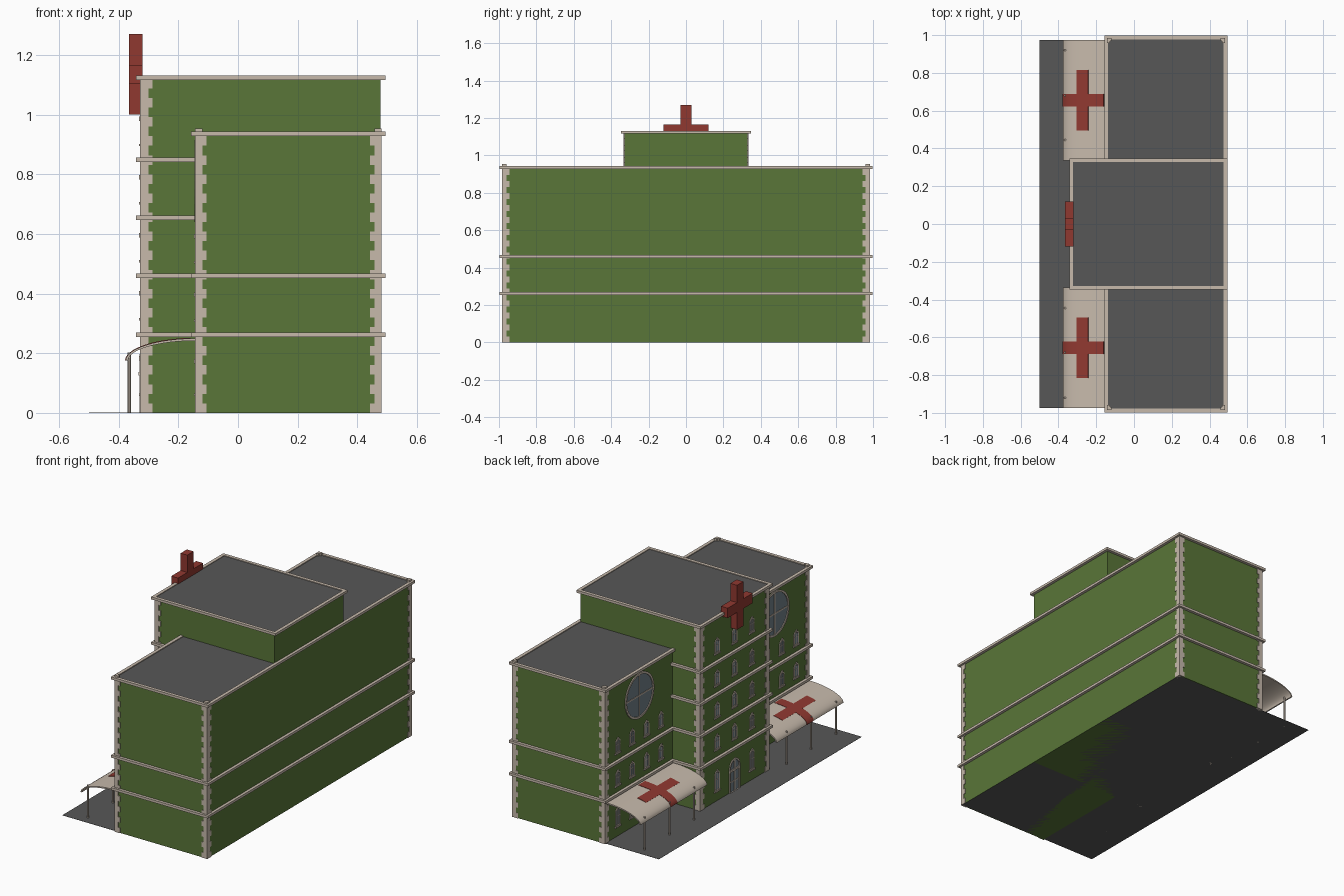
import bpy, bmesh
from math import sin, cos, pi, acos, radians

if "Cube" in bpy.data.objects:
    bpy.data.objects.remove(bpy.data.objects["Cube"])


def material(name, rgb):
    m = bpy.data.materials.new(name)
    m.diffuse_color = (*rgb, 1)
    m.use_nodes = True
    m.node_tree.nodes["Principled BSDF"].inputs["Base Color"].default_value = m.diffuse_color
    return m


GREEN = material("green_wall", (0.10, 0.18, 0.04))
BEIGE = material("beige_trim", (0.57, 0.49, 0.41))
RED = material("red", (0.28, 0.04, 0.03))
DARK = material("dark_grey", (0.095, 0.095, 0.095))
GLASS = material("glass", (0.17, 0.22, 0.25))


def finish(bm, name, mat, smooth=False):
    bmesh.ops.recalc_face_normals(bm, faces=bm.faces)
    me = bpy.data.meshes.new(name)
    bm.to_mesh(me)
    bm.free()
    ob = bpy.data.objects.new(name, me)
    bpy.context.collection.objects.link(ob)
    me.materials.append(mat)
    if smooth:
        bpy.context.view_layer.objects.active = ob
        ob.select_set(True)
        bpy.ops.object.shade_smooth_by_angle(angle=radians(35))
        ob.select_set(False)
    return ob


def prism(bm, pts, a, b, axis="z"):
    """Extrude a 2D outline from a to b along z (xy), y (xz) or x (yz)."""
    def place(p, d):
        return {"z": (p[0], p[1], d), "y": (p[0], d, p[1]), "x": (d, p[0], p[1])}[axis]
    lo = [bm.verts.new(place(p, a)) for p in pts]
    hi = [bm.verts.new(place(p, b)) for p in pts]
    bm.faces.new(lo)
    bm.faces.new(hi)
    for i in range(len(pts)):
        j = (i + 1) % len(pts)
        bm.faces.new((lo[i], lo[j], hi[j], hi[i]))


def box(bm, x0, x1, y0, y1, z0, z1):
    prism(bm, [(x0, y0), (x1, y0), (x1, y1), (x0, y1)], z0, z1)


def band(bm, inner, outer, a, b, axis="z", closed=True):
    """Solid strip between two matching outlines."""
    n = len(inner)
    def place(p, d):
        return (p[0], p[1], d) if axis == "z" else (d, p[0], p[1])
    rings = [[bm.verts.new(place(q, d)) for q in (inner[i], outer[i]) for d in (a, b)] for i in range(n)]
    for i in range(n if closed else n - 1):
        r, s = rings[i], rings[(i + 1) % n]
        for u, v in ((0, 1), (1, 3), (3, 2), (2, 0)):
            bm.faces.new((r[u], r[v], s[v], s[u]))
    if not closed:
        for r in (rings[0], rings[-1]):
            bm.faces.new((r[0], r[1], r[3], r[2]))


def offset(path, d, closed):
    """Outward mitred offset of an axis-aligned counter-clockwise path."""
    out, n = [], len(path)
    for i, p in enumerate(path):
        dx = dy = 0
        segs = []
        if closed or i > 0:
            segs.append((path[i - 1], p))
        if closed or i < n - 1:
            segs.append((p, path[(i + 1) % n]))
        for s, e in segs:
            if abs(e[0] - s[0]) > abs(e[1] - s[1]):
                dy = -d if e[0] > s[0] else d
            else:
                dx = d if e[1] > s[1] else -d
        out.append((p[0] + dx, p[1] + dy))
    return out


def ledge(name, path, z0, z1, closed=True):
    bm = bmesh.new()
    band(bm, offset(path, -0.003, closed), offset(path, 0.017, closed), z0, z1, "z", closed)
    finish(bm, name, BEIGE)


FW, FT, BK, YW, YT = -0.14, -0.325, 0.478, 0.98, 0.33   # wing front, tower front, back, half widths

# Ground slab, walls and roofs
bm = bmesh.new()
box(bm, -0.5, BK, -0.975, 0.975, 0, 0.001)
finish(bm, "ground_pad", DARK)
for name, x0, y, h in (("wings", FW, YW, 0.935), ("tower", FT, YT, 1.125)):
    bm = bmesh.new()
    box(bm, x0, BK, -y, y, 0, h)
    finish(bm, name + "_walls", GREEN)
    bm = bmesh.new()
    box(bm, x0 + .001, BK - .001, -y + .001, y - .001, h, h + 0.003)
    finish(bm, name + "_roof", DARK)

# Ledges and cornices
plan = [(FW, -YW), (BK, -YW), (BK, YW), (FW, YW), (FW, YT), (FT, YT), (FT, -YT), (FW, -YT)]
for z in (0.255, 0.452):
    ledge("floor_ledge", plan, z, z + 0.015)
for z in (0.647, 0.842):
    ledge("tower_ledge", [(FW, YT), (FT, YT), (FT, -YT), (FW, -YT)], z, z + 0.015, False)
ledge("wing_cornice", [(FW, -YT)] + [(FW, -YW), (BK, -YW), (BK, YW), (FW, YW)] + [(FW, YT)], 0.928, 0.943, False)
ledge("tower_cornice", [(FT, -YT), (BK, -YT), (BK, YT), (FT, YT)], 1.117, 1.132)


# Toothed corner stones
def quoin(name, cx, cy, sx, sy, top, wide, narrow):
    bm = bmesh.new()
    z, k, e, t = 0.0, 0, 0.004, 0.012
    while z < top - 1e-4:
        w = wide if k % 2 == 0 else narrow
        pts = [(-e, -e), (w, -e), (w, t), (t, t), (t, w), (-e, w)]
        prism(bm, [(cx + sx * p, cy + sy * q) for p, q in pts], z, min(z + 0.032, top))
        z += 0.032
        k += 1
    finish(bm, name, BEIGE)


for s in (-1, 1):
    quoin("wing_front_quoin", FW, s * YW, 1, -s, 0.953, 0.035, 0.021)
    quoin("wing_back_quoin", BK, s * YW, -1, -s, 0.953, 0.035, 0.021)
    quoin("tower_quoin", FT, s * YT, 1, -s, 1.118, 0.038, 0.025)


# Arched windows on the -x facade
def arch(y, z, w, h, n=8):
    pts = [(y - w, z), (y + w, z)]
    return pts + [(y + w * cos(pi * i / n), z + h - w + w * sin(pi * i / n)) for i in range(n + 1)]


frames, panes = bmesh.new(), bmesh.new()


def window(x, y, zc, h=0.085, w=0.023):
    z, f = zc - h / 2, 0.007
    band(frames, arch(y, z + f, w - f, h - 2 * f), arch(y, z, w, h), x - 0.004, x + 0.004, "x")
    prism(panes, arch(y, z + f, w - f, h - 2 * f), x - 0.0015, x + 0.004, "x")
    box(frames, x - 0.007, x + 0.002, y - w - 0.005, y + w + 0.005, z - 0.008, z)
    box(frames, x - 0.007, x + 0.002, y - 0.006, y + 0.006, z + h - 0.009, z + h + 0.006)
    box(frames, x - 0.003, x + 0.002, y - 0.0015, y + 0.0015, z, z + h)
    box(frames, x - 0.003, x + 0.002, y - w + f, y + w - f, z + h * 0.55, z + h * 0.55 + 0.003)


for s in (-1, 1):
    for d in (-0.207, -0.069, 0.069, 0.207):
        for zc in (0.355, 0.552):
            window(FW, s * 0.65 + d, zc)
        window(FW, s * 0.65 + d, 0.12, 0.11)
for y in (-0.167, 0, 0.167):
    for zc in (0.36, 0.555, 0.75, 0.945):
        window(FT, y, zc)
    if y:
        window(FT, y, 0.125, 0.12)

# Round windows with cross bars
def circle(y, z, r, n=32):
    return [(y + r * cos(2 * pi * i / n), z + r * sin(2 * pi * i / n)) for i in range(n)]


for s in (-1, 1):
    y, z, r = s * 0.65, 0.778, 0.138
    band(frames, circle(y, z, r - 0.013), circle(y, z, r), FW - 0.006, FW + 0.004, "x")
    prism(panes, circle(y, z, r - 0.013), FW - 0.0015, FW + 0.004, "x")
    box(frames, FW - 0.004, FW + 0.002, y - 0.004, y + 0.004, z - r + .01, z + r - .01)
    box(frames, FW - 0.004, FW + 0.002, y - r + .01, y + r - .01, z - 0.004, z + 0.004)

# Entrance door: frame, transom, centre bar and glass
band(frames, arch(0, 0.002, 0.04, 0.185), arch(0, 0.001, 0.05, 0.197), FT - 0.006, FT + 0.004, "x")
prism(panes, arch(0, 0.002, 0.04, 0.185), FT - 0.0015, FT + 0.004, "x")
box(frames, FT - 0.008, FT, -0.05, 0.05, 0.125, 0.137)
box(frames, FT - 0.005, FT, -0.004, 0.004, 0.002, 0.185)
for s in (-1, 1):
    box(frames, FT - 0.005, FT, s * 0.022 - 0.016, s * 0.022 + 0.016, 0.06, 0.066)
finish(frames, "window_frames", BEIGE)
finish(panes, "window_panes", GLASS)


# Curved canopies with red crosses and posts
def curved_strip(bm, xa, xb, y0, y1, low, high, n=12):
    a, b = 0.237, 0.075
    ta, tb = (acos(min(1, (FW - x) / a)) for x in (xa, xb))
    ts = [ta + (tb - ta) * i / n for i in range(n + 1)]
    def edge(o):
        return [(FW - (a + o) * cos(t), 0.175 + (b + o) * sin(t)) for t in ts]
    prism(bm, edge(high) + edge(low)[::-1], y0, y1, "y")


for s in (-1, 1):
    c = s * 0.655
    bm = bmesh.new()
    curved_strip(bm, -0.377, FW, c - 0.32, c + 0.32, -0.008, 0.0)
    finish(bm, "canopy", BEIGE, True)
    bm = bmesh.new()
    curved_strip(bm, -0.377, -0.16, c - 0.032, c + 0.032, -0.001, 0.002)
    curved_strip(bm, -0.302, -0.242, c - 0.16, c + 0.16, -0.001, 0.0022, 5)
    finish(bm, "canopy_cross", RED, True)
    bm = bmesh.new()
    for y in (0.445, 0.68, 0.92):
        prism(bm, [(-0.365 + 0.0055 * cos(pi * i / 4), s * y + 0.0055 * sin(pi * i / 4)) for i in range(8)], 0, 0.202)
    finish(bm, "canopy_posts", BEIGE, True)

# Rooftop cross
bm = bmesh.new()
u, v, c = 0.03, 0.12, 1.135
outline = [(-u, c - 0.135), (u, c - 0.135), (u, c - u), (v, c - u), (v, c + u), (u, c + u),
           (u, c + 0.135), (-u, c + 0.135), (-u, c + u), (-v, c + u), (-v, c - u), (-u, c - u)]
prism(bm, outline, -0.365, -0.32, "x")
finish(bm, "roof_cross", RED)
